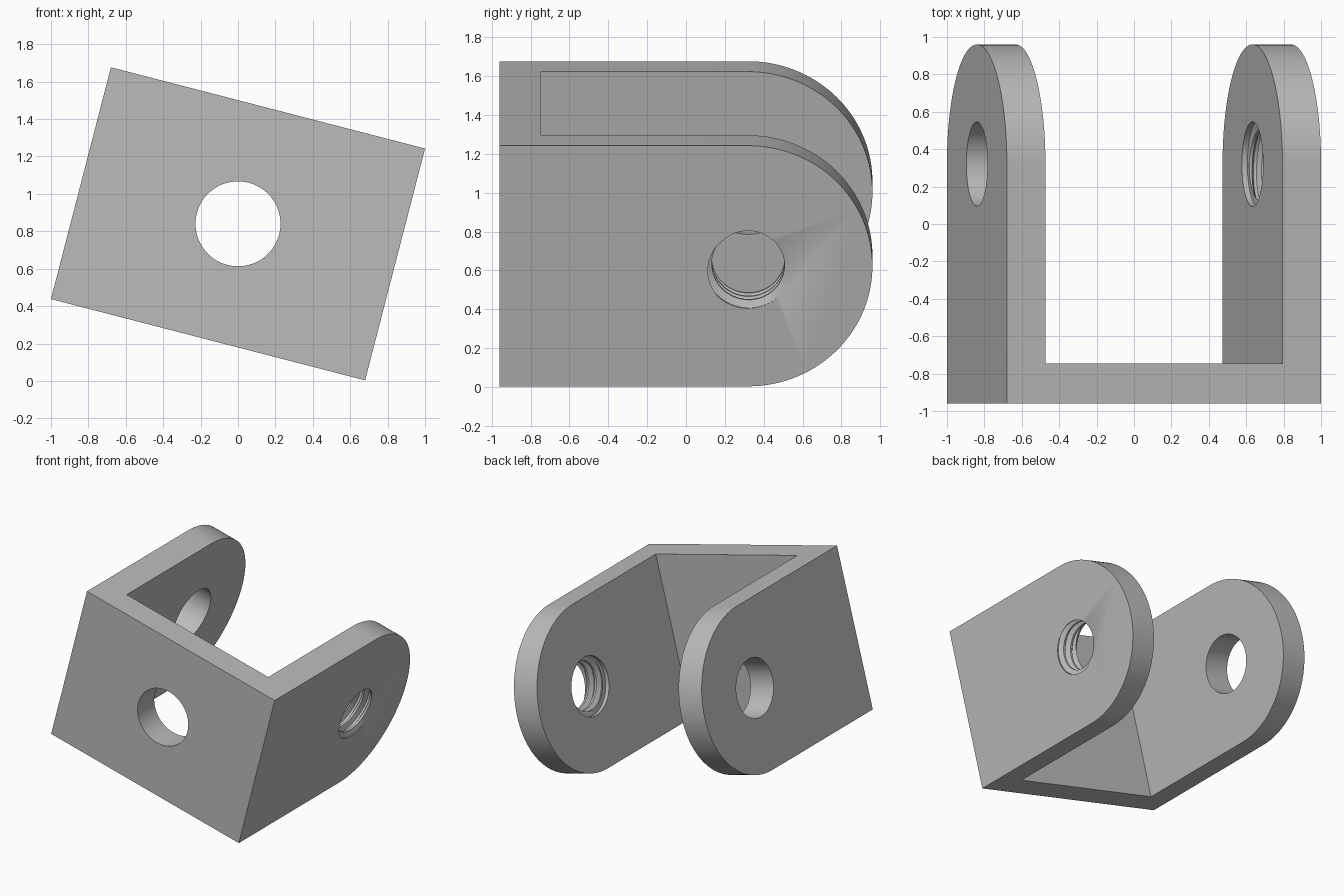
import bpy, bmesh, math
from mathutils import Matrix

cube = bpy.data.objects.get("Cube")
if cube:
    bpy.data.objects.remove(cube, do_unlink=True)

HALF_W, HALF_H, BACK = 0.8675, 0.64, 0.96   # overall half sizes
WALL = 0.213                                # plate thickness
PIVOT_Y = 0.32                              # centre of the rounded ends
BORE, CREST = 0.225, 0.187                  # hole and thread radii
PITCH = 0.07
INNER = HALF_W - WALL

steel = bpy.data.materials.new("grey steel")
steel.use_nodes = True
grey = (0.5, 0.5, 0.5, 1)
steel.diffuse_color = grey
steel.node_tree.nodes["Principled BSDF"].inputs["Base Color"].default_value = grey


def make_object(name, bm):
    bmesh.ops.recalc_face_normals(bm, faces=bm.faces)
    mesh = bpy.data.meshes.new(name)
    bm.to_mesh(mesh)
    bm.free()
    mesh.materials.append(steel)
    obj = bpy.data.objects.new(name, mesh)
    bpy.context.collection.objects.link(obj)
    return obj


def cylinder(name, radius, depth, centre, axis):
    bm = bmesh.new()
    turn = Matrix.Rotation(math.pi / 2, 4, 'Y' if axis == 'X' else 'X')
    bmesh.ops.create_cone(bm, cap_ends=True, segments=96, radius1=radius, radius2=radius,
                          depth=depth, matrix=Matrix.Translation(centre) @ turn)
    return make_object(name, bm)


def box(name, low, high):
    bm = bmesh.new()
    size = [b - a for a, b in zip(low, high)]
    mid = [(a + b) / 2 for a, b in zip(low, high)]
    bmesh.ops.create_cube(bm, size=1, matrix=Matrix.Translation(mid) @ Matrix.Diagonal((*size, 1)))
    return make_object(name, bm)


def thread_cutter(name, turns=7, steps=64):
    """Helical solid whose surface is the inside of the threaded hole."""
    bm = bmesh.new()
    profile = [(-0.12, CREST), (0.12, CREST), (0.38, BORE), (0.62, BORE)]
    start = HALF_W - 5.25 * PITCH
    rows = turns * 4
    verts = {}

    def vert(k, i):
        if i == steps:
            k, i = k + 4, 0
        if (k, i) not in verts:
            offset, r = profile[k % 4]
            a = math.tau * i / steps
            x = start + PITCH * (k // 4 + offset + i / steps)
            verts[k, i] = bm.verts.new((x, PIVOT_Y + r * math.cos(a), r * math.sin(a)))
        return verts[k, i]

    for k in range(rows):
        for i in range(steps):
            bm.faces.new((vert(k, i), vert(k, i + 1), vert(k + 1, i + 1), vert(k + 1, i)))
    # Close both ends with fans
    middle = start + PITCH * turns / 2
    ends = [bm.verts.new((start + PITCH * t, PIVOT_Y, 0)) for t in (0.5, turns + 0.5)]
    for edge in [e for e in bm.edges if e.is_boundary]:
        a, b = edge.verts
        bm.faces.new((a, b, ends[a.co.x > middle]))
    return make_object(name, bm)


# Bracket body: rounded side profile swept across the width
bm = bmesh.new()
outline = [(-BACK, HALF_H), (-BACK, -HALF_H)]
for i in range(65):
    a = math.pi * (i / 64 - 0.5)
    outline.append((PIVOT_Y + HALF_H * math.cos(a), HALF_H * math.sin(a)))
face = bm.faces.new([bm.verts.new((-HALF_W, y, z)) for y, z in outline])
swept = bmesh.ops.extrude_face_region(bm, geom=[face])
bmesh.ops.translate(bm, vec=(2 * HALF_W, 0, 0),
                    verts=[g for g in swept["geom"] if isinstance(g, bmesh.types.BMVert)])
bracket = make_object("clevis_bracket", bm)

# Gap between the arms, plain holes and threaded hole
cutters = [
    box("gap_cutter", (-INNER, WALL - BACK, -1), (INNER, 1.5, 1)),
    cylinder("base_hole_cutter", 0.227, 0.5, (0, -BACK, 0), 'Y'),
    cylinder("plain_arm_hole_cutter", BORE, 0.5, (-HALF_W, PIVOT_Y, 0), 'X'),
    thread_cutter("thread_cutter"),
    cylinder("thread_relief_cutter", BORE + 0.001, 0.1, (INNER - 0.02, PIVOT_Y, 0), 'X'),
]
for cutter in cutters:
    cutter.hide_render = True
    mod = bracket.modifiers.new(cutter.name, 'BOOLEAN')
    mod.operation, mod.solver, mod.object = 'DIFFERENCE', 'EXACT', cutter

# Bake the cuts and remove the cutters
graph = bpy.context.evaluated_depsgraph_get()
baked = bpy.data.meshes.new_from_object(bracket.evaluated_get(graph))
bracket.modifiers.clear()
bracket.data = baked
for cutter in cutters:
    bpy.data.objects.remove(cutter, do_unlink=True)

# Tilt the bracket and shade the curved faces smooth
bracket.rotation_euler.y = math.radians(14.5)
bracket.location.z = 0.84
bpy.ops.object.select_all(action='DESELECT')
bracket.select_set(True)
bpy.context.view_layer.objects.active = bracket
bpy.ops.object.shade_smooth_by_angle(angle=math.radians(30))
